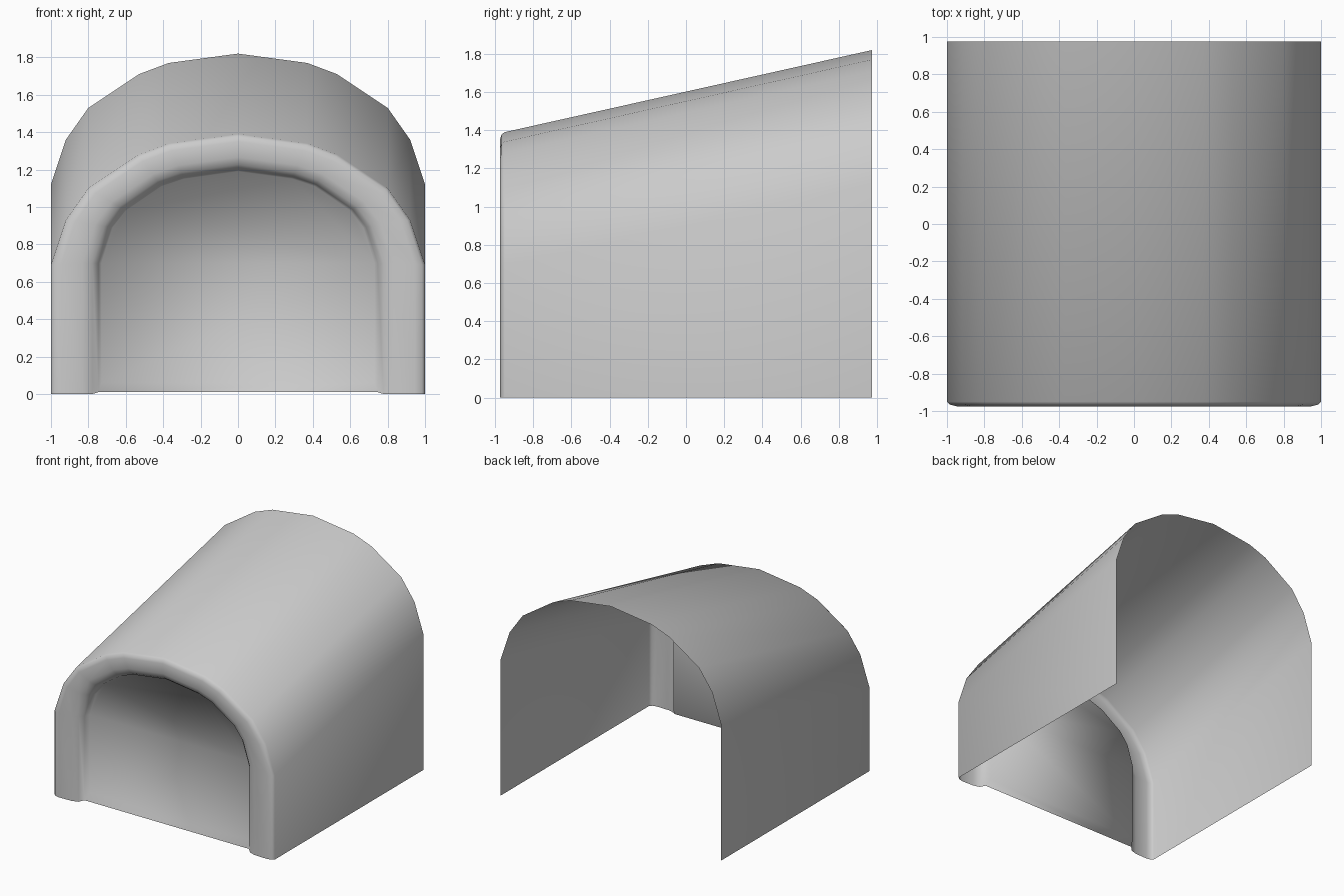
import bpy
import bmesh

cube = bpy.data.objects.get("Cube")
if cube:
    bpy.data.objects.remove(cube)

# One flat colour
grey = bpy.data.materials.new("plain grey")
grey.use_nodes = True
colour = (0.6, 0.6, 0.6, 1)
grey.diffuse_color = colour
grey.node_tree.nodes["Principled BSDF"].inputs["Base Color"].default_value = colour

# Half arches (x, z), from the foot to the crown
OUTER = [(1, 0), (1, 0.69), (0.92, 0.93), (0.8, 1.1), (0.53, 1.28), (0.37, 1.34), (0, 1.39)]
INNER = [(0.73, 0.06), (0.73, 0.7), (0.67, 0.89), (0.6, 0.98), (0.41, 1.11), (0.29, 1.15), (0, 1.19)]
BACK_RISE = 0.43

# Rings: blend from outer to inner arch, depth, rise, foot height
RINGS = [
    (0, 0.975, BACK_RISE, 0),
    (0, -0.95, 0, 0),
    (0.06, -0.966, 0, 0),
    (0.2, -0.975, 0, 0),
    (0.62, -0.972, 0, 0),
    (0.82, -0.955, 0, 0),
    (0.94, -0.925, 0, 0.01),
    (1, -0.88, 0, 0.06),
]


def add_ring(bm, blend, y, rise, foot):
    half = []
    for i, ((ox, oz), (ix, iz)) in enumerate(zip(OUTER, INNER)):
        x = ox + (ix - ox) * blend
        z = oz + (iz - oz) * blend + rise if i else foot
        half.append((x, y, z))
    mirrored = [(-x, y, z) for x, y, z in reversed(half[:-1])]
    return [bm.verts.new(p) for p in half + mirrored]


bm = bmesh.new()
rings = [add_ring(bm, *ring) for ring in RINGS]

# Arched shell and rounded front frame, open at the back and below
for a, b in zip(rings, rings[1:]):
    for i in range(len(a) - 1):
        bm.faces.new((a[i], a[i + 1], b[i + 1], b[i]))

# Sill under the recess, then the recessed panel
lip, panel = rings[-2], rings[-1]
bm.faces.new((lip[-1], lip[0], panel[0], panel[-1]))
bm.faces.new(panel)

# Face the panel forward and the shell outward
bm.normal_update()
bmesh.ops.recalc_face_normals(bm, faces=bm.faces[:])
bm.faces.ensure_lookup_table()
if bm.faces[-1].normal.y > 0:
    bmesh.ops.reverse_faces(bm, faces=bm.faces[:])
for face in bm.faces:
    face.smooth = True

mesh = bpy.data.meshes.new("arched_hood")
bm.to_mesh(mesh)
bm.free()
mesh.materials.append(grey)
hood = bpy.data.objects.new("arched_hood", mesh)
bpy.context.collection.objects.link(hood)
